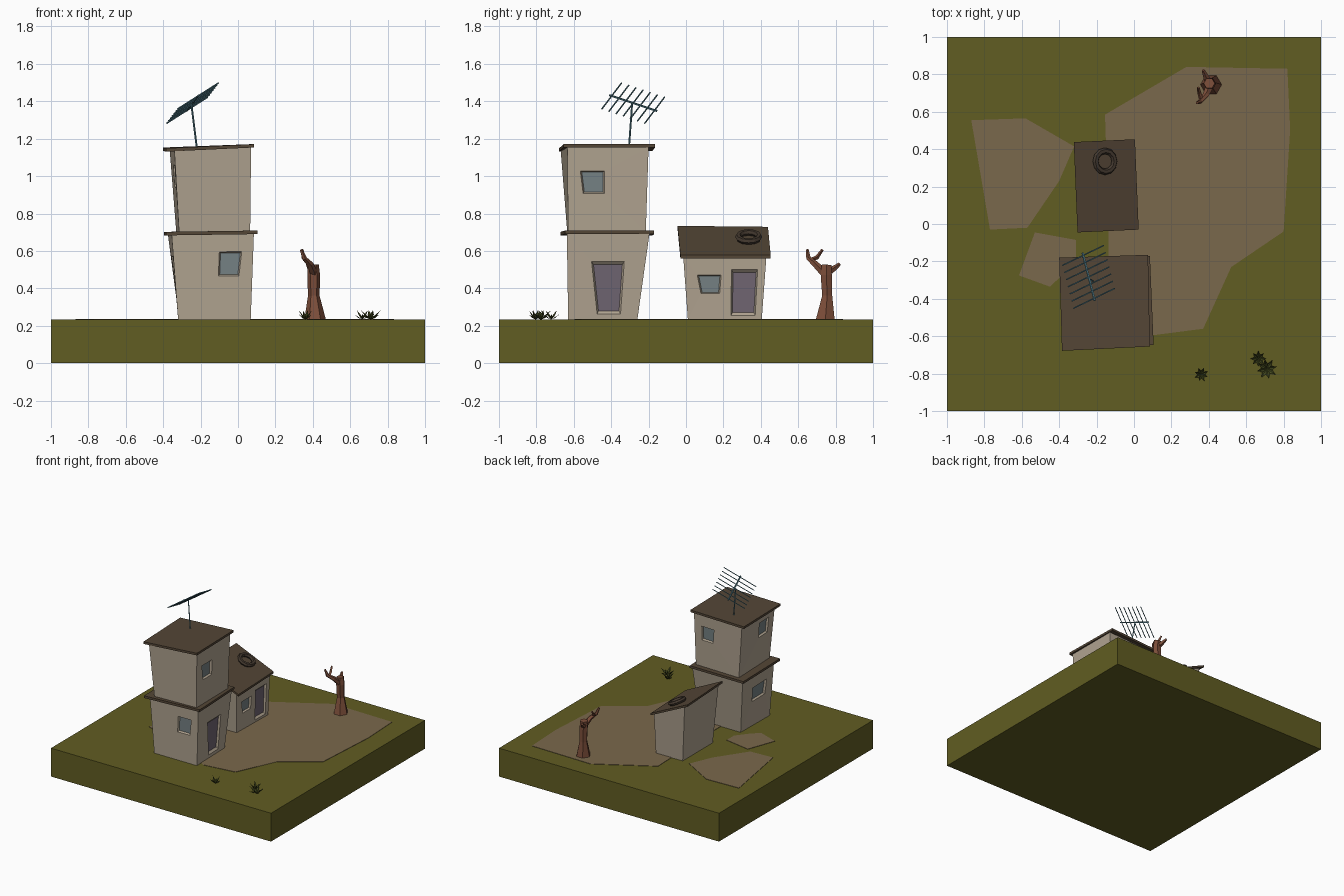
import bpy, bmesh, math
from mathutils import Vector as V, Matrix

if "Cube" in bpy.data.objects:
    bpy.data.objects.remove(bpy.data.objects["Cube"])


def material(name, rgb):
    m = bpy.data.materials.new(name)
    lin = [((c / 255 + 0.055) / 1.055) ** 2.4 for c in rgb]
    m.diffuse_color = (*lin, 1)
    m.use_nodes = True
    m.node_tree.nodes["Principled BSDF"].inputs["Base Color"].default_value = m.diffuse_color
    return m


GRASS = material("grass", (97, 93, 34))
DIRT = material("dirt", (122, 104, 76))
WALL = material("plaster", (176, 163, 144))
ROOF = material("roof_brown", (84, 70, 54))
GLASS = material("window_glass", (118, 130, 132))
DOOR = material("door_paint", (112, 101, 114))
BARK = material("bark", (124, 78, 58))
METAL = material("aerial_metal", (92, 140, 155))
LEAF = material("weed_leaf", (70, 76, 32))
RUBBER = material("tyre", (68, 57, 47))

G = 0.233  # ground height


def finish(name, bm, *mats, fix=True):
    if fix:
        bmesh.ops.recalc_face_normals(bm, faces=bm.faces)
    me = bpy.data.meshes.new(name)
    bm.to_mesh(me)
    bm.free()
    for m in mats:
        me.materials.append(m)
    ob = bpy.data.objects.new(name, me)
    bpy.context.collection.objects.link(ob)
    return ob


def slab(name, pts, thick, mat):
    """Plate whose underside passes through the given corners."""
    bm = bmesh.new()
    lo = [bm.verts.new(p) for p in pts]
    hi = [bm.verts.new(V(p) + V((0, 0, thick))) for p in pts]
    bm.faces.new(lo[::-1])
    bm.faces.new(hi)
    n = len(pts)
    for i in range(n):
        j = (i + 1) % n
        bm.faces.new((lo[i], lo[j], hi[j], hi[i]))
    return finish(name, bm, mat)


def pierced_wall(bm, quad, opening):
    """Wall quad with a recessed pane; opening = (4 x (h, z) from bottom left, material index)."""
    bl, br, tr, tl = quad
    ax = 0 if abs(br.x - bl.x) > abs(br.y - bl.y) else 1
    n = (br - bl).cross(tl - bl).normalized()
    hz, mi = opening
    rim = []
    for h, z in hz:
        v = (z - bl.z) / (tl.z - bl.z)
        a, b = bl.lerp(tl, v), br.lerp(tr, v)
        rim.append(a.lerp(b, (h - a[ax]) / (b[ax] - a[ax])))
    mid = sum(rim, V()) / 4
    pane = [p.lerp(mid, 0.12) - n * 0.014 for p in rim]
    rings = [[bm.verts.new(p) for p in r] for r in (quad, rim, pane)]
    for a, b in zip(rings, rings[1:]):
        for i in range(4):
            j = (i + 1) % 4
            bm.faces.new((a[i], a[j], b[j], b[i]))
    bm.faces.new(rings[2]).material_index = mi


def house(name, bottom, top, openings):
    """Corners run front left, front right, back right, back left; openings per side index."""
    bm = bmesh.new()
    bot, top = [V(p) for p in bottom], [V(p) for p in top]
    for i in range(4):
        j = (i + 1) % 4
        quad = [bot[i], bot[j], top[j], top[i]]
        ops = openings.get(i, [])
        if not ops:
            bm.faces.new([bm.verts.new(p) for p in quad])
        for k, op in enumerate(ops):  # split the side into equal strips
            t0, t1 = k / len(ops), (k + 1) / len(ops)
            pierced_wall(bm, [bot[i].lerp(bot[j], t0), bot[i].lerp(bot[j], t1),
                              top[i].lerp(top[j], t1), top[i].lerp(top[j], t0)], op)
    bm.faces.new([bm.verts.new(p) for p in bot[::-1]])
    bm.faces.new([bm.verts.new(p) for p in top])
    bmesh.ops.remove_doubles(bm, verts=bm.verts, dist=1e-5)
    return finish(name, bm, WALL, GLASS, DOOR, fix=False)


def tube(bm, path, sides):
    """Tapered tube through (x, y, z, radius) points."""
    pts = [V(p[:3]) for p in path]
    rings = []
    for k, p in enumerate(path):
        d = pts[min(k + 1, len(pts) - 1)] - pts[max(k - 1, 0)]
        q = V((0, 0, 1)).rotation_difference(d)
        rings.append([bm.verts.new(pts[k] + q @ V((math.cos(a), math.sin(a), 0)) * p[3])
                      for a in (2 * math.pi * s / sides for s in range(sides))])
    for a, b in zip(rings, rings[1:]):
        for s in range(sides):
            t = (s + 1) % sides
            bm.faces.new((a[s], a[t], b[t], b[s]))
    bm.faces.new(rings[0][::-1])
    bm.faces.new(rings[-1])


# ground block and dirt patches
slab("ground", [(-1, -1, 0), (1, -1, 0), (1, 1, 0), (-1, 1, 0)], G, GRASS)
patches = {
    "yard_dirt": [(-.155, .585), (-.135, -.04), (-.135, -.45), (.10, -.595), (.37, -.56), (.52, -.23),
                  (.80, -.04), (.835, .505), (.82, .83), (.28, .84)],
    "side_dirt": [(-.87, .555), (-.77, -.03), (-.57, -.02), (-.40, .23), (-.32, .415), (-.58, .565)],
    "gap_dirt": [(-.53, -.045), (-.615, -.275), (-.45, -.335), (-.39, -.28), (-.31, -.18), (-.31, -.085)],
}
for name, pts in patches.items():
    slab(name, [(x, y, G - .002) for x, y in pts], .005, DIRT)

# two-storey tower
house("tower_lower_walls",
      [(-.32, -.63, G), (.068, -.63, G), (.06, -.26, G), (-.315, -.26, G)],
      [(-.355, -.637, .69), (.085, -.637, .695), (.08, -.195, .695), (-.375, -.20, .69)],
      {0: [([(-.105, .465), (.005, .465), (.02, .593), (-.10, .593)], 1)],
       1: [([(-.475, .262), (-.35, .262), (-.33, .543), (-.505, .543)], 2)],
       3: [([(-.37, .45), (-.54, .45), (-.55, .57), (-.36, .57)], 1)]})
slab("tower_middle_ledge",
     [(-.385, -.67, .683), (.105, -.647, .69), (.085, -.17, .69), (-.395, -.18, .683)], .019, ROOF)
house("tower_upper_walls",
      [(-.315, -.635, .70), (.065, -.63, .70), (.06, -.215, .70), (-.33, -.215, .70)],
      [(-.34, -.67, 1.138), (.07, -.635, 1.158), (.068, -.20, 1.158), (-.365, -.205, 1.138)],
      {1: [([(-.55, .908), (-.435, .908), (-.435, 1.028), (-.565, 1.028)], 1)],
       2: [([(.0, .93), (-.10, .93), (-.11, 1.045), (.0, 1.045)], 1)],
       3: [([(-.46, .94), (-.58, .94), (-.59, 1.06), (-.46, 1.06)], 1)]})
slab("tower_roof",
     [(-.385, -.678, 1.131), (.085, -.655, 1.153), (.075, -.165, 1.153), (-.40, -.18, 1.135)], .018, ROOF)

# small shed with a sloping roof
house("shed_walls",
      [(-.25, .01, G), (-.02, .01, G), (-.01, .405, G), (-.25, .40, G)],
      [(-.285, -.015, .708), (-.005, -.015, .572), (-.01, .43, .572), (-.285, .425, .702)],
      {1: [([(.08, .372), (.18, .372), (.188, .472), (.06, .472)], 1),
           ([(.24, .255), (.37, .255), (.383, .5), (.243, .5)], 2)]})
slab("shed_roof", [(-.302, -.045, .717), (.025, -.03, .56), (.005, .453, .56), (-.322, .438, .712)],
     .017, ROOF)

# old tyre lying on the shed roof
bpy.ops.mesh.primitive_torus_add(major_segments=12, minor_segments=6, major_radius=.056, minor_radius=.017,
                                 location=(-.155, .335, .675), rotation=(0, .45, 0))
tyre = bpy.context.object
tyre.name = "roof_tyre"
tyre.data.materials.append(RUBBER)
for p in tyre.data.polygons:
    p.use_smooth = False

# roof aerial: mast, boom and seven crossbars
bm = bmesh.new()
tube(bm, [(-.22, -.305, 1.15, .005), (-.25, -.288, 1.39, .005)], 4)
a, b = V((-.21, -.41, 1.433)), V((-.275, -.155, 1.348))
tube(bm, [(*a, .006), (*b, .006)], 4)
half = V((.11, .053, .07))
for i in range(7):
    c = a.lerp(b, .05 + .9 * i / 6)
    tube(bm, [(*(c - half), .004), (*(c + half), .004)], 4)
finish("aerial", bm, METAL)

# dead tree
bm = bmesh.new()
tube(bm, [(.412, .745, G - .003, .058), (.405, .755, .36, .031), (.405, .75, .47, .034), (.402, .752, .525, .03)], 6)
tube(bm, [(.41, .75, .47, .024), (.385, .69, .53, .018), (.355, .655, .56, .013), (.337, .648, .607, .008)], 5)
tube(bm, [(.40, .75, .48, .022), (.385, .79, .505, .016), (.37, .822, .53, .009)], 5)
tube(bm, [(.36, .663, .55, .012), (.35, .70, .565, .011), (.343, .73, .607, .007)], 4)
finish("dead_tree", bm, BARK)

# weeds: stars of bent leaves
for k, (x, y, r) in enumerate([(.665, -.72, .042), (.71, -.775, .055), (.36, -.805, .038)]):
    bm = bmesh.new()
    for i in range(8):
        t = 2 * math.pi * i / 8 + k
        rise = 1.0 if i % 2 else .55
        M = Matrix.Translation((x, y, G)) @ Matrix.Rotation(t, 4, 'Z')
        base, left, right, ridge, tip = [bm.verts.new(M @ V(p)) for p in (
            (0, 0, 0), (r * .5, r * .2, .026 * rise), (r * .5, -r * .2, .026 * rise),
            (r * .5, 0, .016 * rise), (r, 0, .05 * rise))]
        for f in ((base, ridge, left), (base, right, ridge), (ridge, tip, left), (ridge, right, tip)):
            bm.faces.new(f)
    finish("weed_%d" % (k + 1), bm, LEAF, fix=False)
